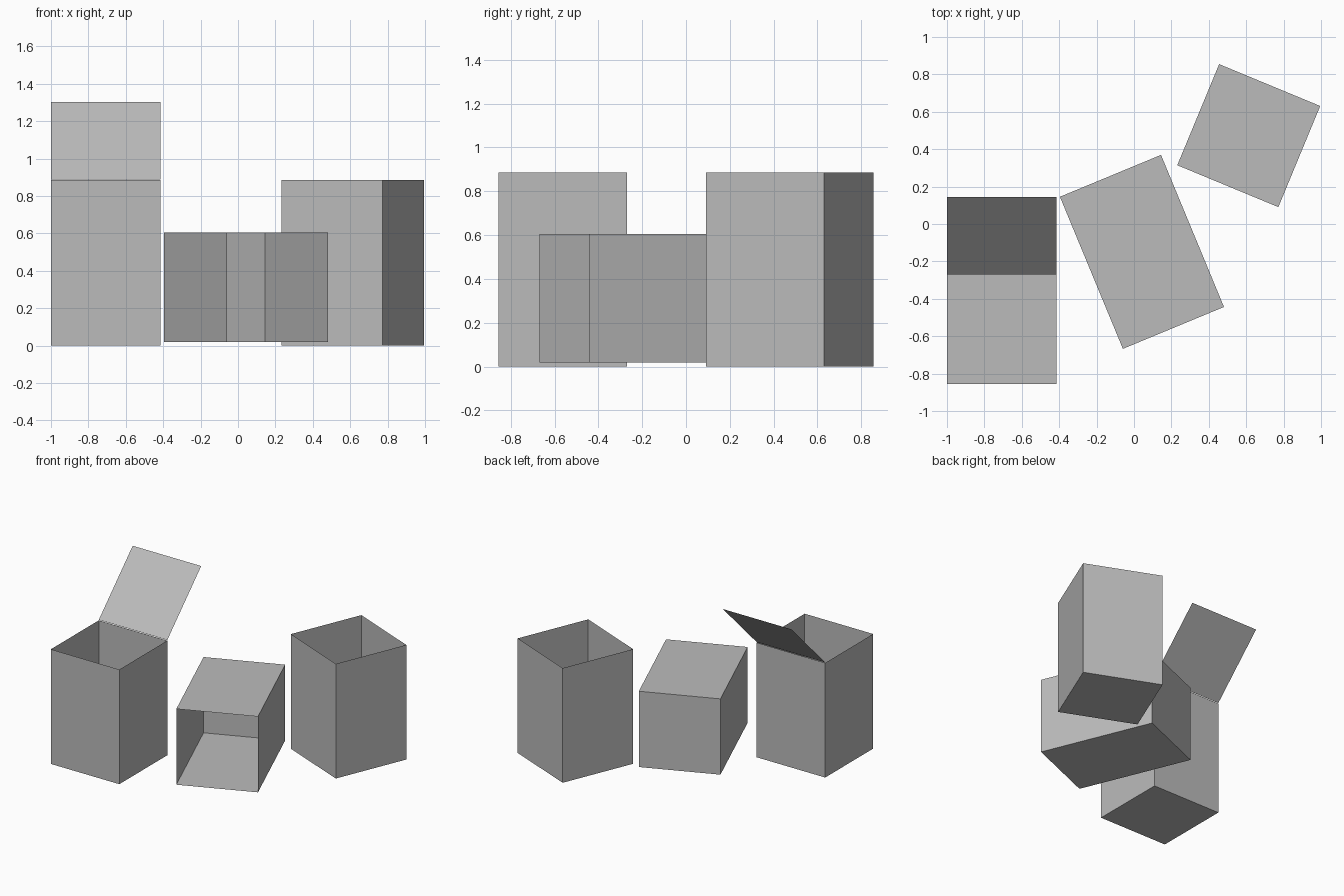
import bpy, bmesh, math
from mathutils import Matrix, Vector

if "Cube" in bpy.data.objects:
    bpy.data.objects.remove(bpy.data.objects["Cube"])

W, H = 0.585, 0.885          # box width and height

grey = bpy.data.materials.new("plain grey")
grey.diffuse_color = (0.5, 0.5, 0.5, 1.0)
grey.use_nodes = True
grey.node_tree.nodes["Principled BSDF"].inputs["Base Color"].default_value = grey.diffuse_color


def finish(name, bm, matrix):
    bm.transform(matrix)
    mesh = bpy.data.meshes.new(name)
    bm.to_mesh(mesh)
    bm.free()
    mesh.materials.append(grey)
    obj = bpy.data.objects.new(name, mesh)
    bpy.context.collection.objects.link(obj)


def open_box(name, matrix, height=H):
    """Thin-walled box standing on its base, open at the top."""
    bm = bmesh.new()
    bmesh.ops.create_cube(bm, size=1, matrix=Matrix.Translation((0, 0, height / 2))
                          @ Matrix.Diagonal((W, W, height, 1)))
    bm.normal_update()
    top = [f for f in bm.faces if f.normal.z > 0.9]
    bmesh.ops.delete(bm, geom=top, context='FACES_ONLY')
    finish(name, bm, matrix)


def turn(deg, axis):
    return Matrix.Rotation(math.radians(deg), 4, axis)


# Upright box with a lid tilted back from its rear edge
open_box("lidded_box", Matrix.Translation((-0.7075, -0.5625, 0)))
bm = bmesh.new()
bmesh.ops.create_grid(bm, x_segments=1, y_segments=1, size=W / 2,
                      matrix=Matrix.Translation((0, W / 2, 0)))
finish("raised_lid", bm, Matrix.Translation((-0.7075, -0.27, 0.889)) @ turn(45, 'X'))

# Box lying on its side, opening towards the front
L = 0.88
lying = Matrix.Translation((0.0425, -0.149, 0.312)) @ turn(22.5, 'Z')
open_box("lying_box", lying @ Matrix.Translation((0, L / 2, 0)) @ turn(90, 'X'), L)

# Upright box without a lid
open_box("open_box", Matrix.Translation((0.6135, 0.4725, 0)) @ turn(-22.5, 'Z'))
